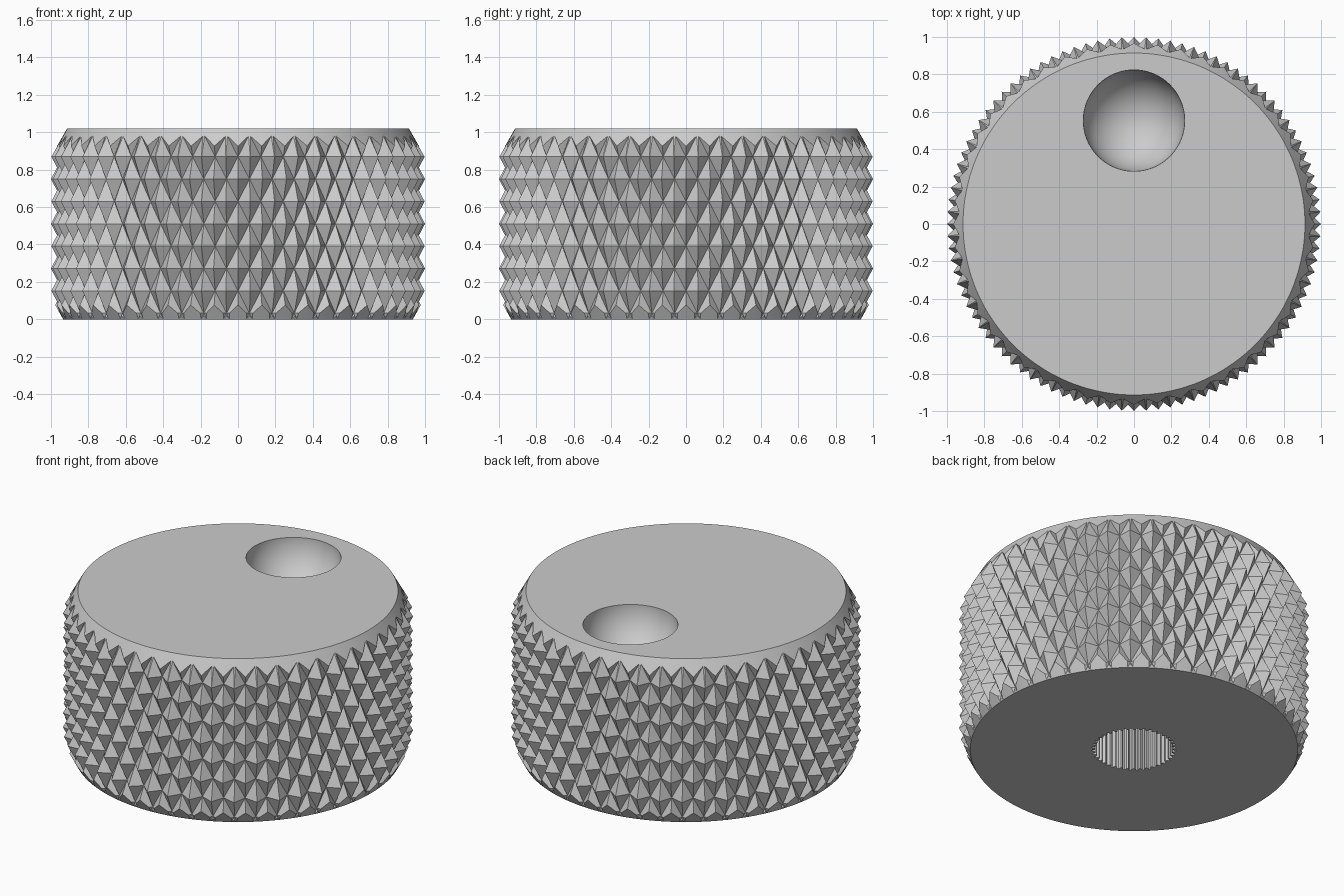
import bpy, bmesh
from math import cos, sin, tau

if "Cube" in bpy.data.objects:
    bpy.data.objects.remove(bpy.data.objects["Cube"], do_unlink=True)

HEIGHT = 1.02
COLUMNS = 96          # half pitches of the knurl around the rim
ROW_STEP = 0.1195
FIRST_ROW = -0.0867
TIP, VALLEY = 1.0, 0.937
TEETH = 40            # splines in the shaft hole

grey = bpy.data.materials.new("knob_grey")
grey.use_nodes = True
grey.diffuse_color = (0.6, 0.6, 0.6, 1)
grey.node_tree.nodes["Principled BSDF"].inputs["Base Color"].default_value = (0.6, 0.6, 0.6, 1)


def ring_solid(name, heights, segments, radius, diamond=False):
    """Closed solid of stacked rings; radius(i, c) gives each point's radius."""
    bm = bmesh.new()
    rings = []
    for i, z in enumerate(heights):
        ring = []
        for c in range(segments):
            a, r = tau * c / segments, radius(i, c)
            ring.append(bm.verts.new((r * cos(a), r * sin(a), z)))
        rings.append(ring)
    for i in range(len(rings) - 1):
        for c in range(segments):
            n = (c + 1) % segments
            quad = [rings[i][c], rings[i][n], rings[i + 1][n], rings[i + 1][c]]
            if not diamond:
                bm.faces.new(quad)
                continue
            # split each cell along its valley diagonal
            k = 1 if (c + i) % 2 else 0
            q = quad[k:] + quad[:k]
            bm.faces.new((q[0], q[1], q[2]))
            bm.faces.new((q[0], q[2], q[3]))
    bm.faces.new(rings[0])
    bm.faces.new(rings[-1])
    bmesh.ops.recalc_face_normals(bm, faces=bm.faces[:])
    mesh = bpy.data.meshes.new(name)
    bm.to_mesh(mesh)
    bm.free()
    mesh.materials.append(grey)
    obj = bpy.data.objects.new(name, mesh)
    bpy.context.collection.objects.link(obj)
    return obj


def carve(target, cutter, operation):
    """Apply a boolean and discard the cutter."""
    cutter.hide_render = True
    mod = target.modifiers.new("carve", 'BOOLEAN')
    mod.operation = operation
    mod.solver = 'EXACT'
    mod.object = cutter
    bpy.context.view_layer.objects.active = target
    bpy.ops.object.modifier_apply(modifier=mod.name)
    bpy.data.objects.remove(cutter, do_unlink=True)


# Diamond-knurled body, taller than needed
rows = [FIRST_ROW + ROW_STEP * i for i in range(11)]
knob = ring_solid("knurled_knob", rows, COLUMNS,
                  lambda i, c: TIP if (c + i) % 2 else VALLEY, diamond=True)

# Trim to the chamfered outline
outline = [(0, 0.935), (0.127, 1.005), (0.86, 1.005), (HEIGHT, 0.914)]
trim = ring_solid("trim_cutter", [z for z, r in outline], 144,
                  lambda i, c: outline[i][1])
carve(knob, trim, 'INTERSECT')

# Finger dimple in the top
bpy.ops.mesh.primitive_uv_sphere_add(segments=96, ring_count=47, radius=0.271,
                                     location=(0, 0.553, HEIGHT))
dimple = bpy.context.object
dimple.name = "dimple_cutter"
dimple.data.materials.append(grey)
carve(knob, dimple, 'DIFFERENCE')

# Splined shaft hole in the underside
hole = ring_solid("shaft_hole_cutter", [-0.1, 0.65], TEETH * 4,
                  lambda i, c: 0.24 if c % 4 < 2 else 0.222)
carve(knob, hole, 'DIFFERENCE')

# Crisp facets, smooth chamfer and dimple
bpy.ops.object.select_all(action='DESELECT')
knob.select_set(True)
bpy.context.view_layer.objects.active = knob
bpy.ops.object.shade_smooth_by_angle(angle=0.3)
